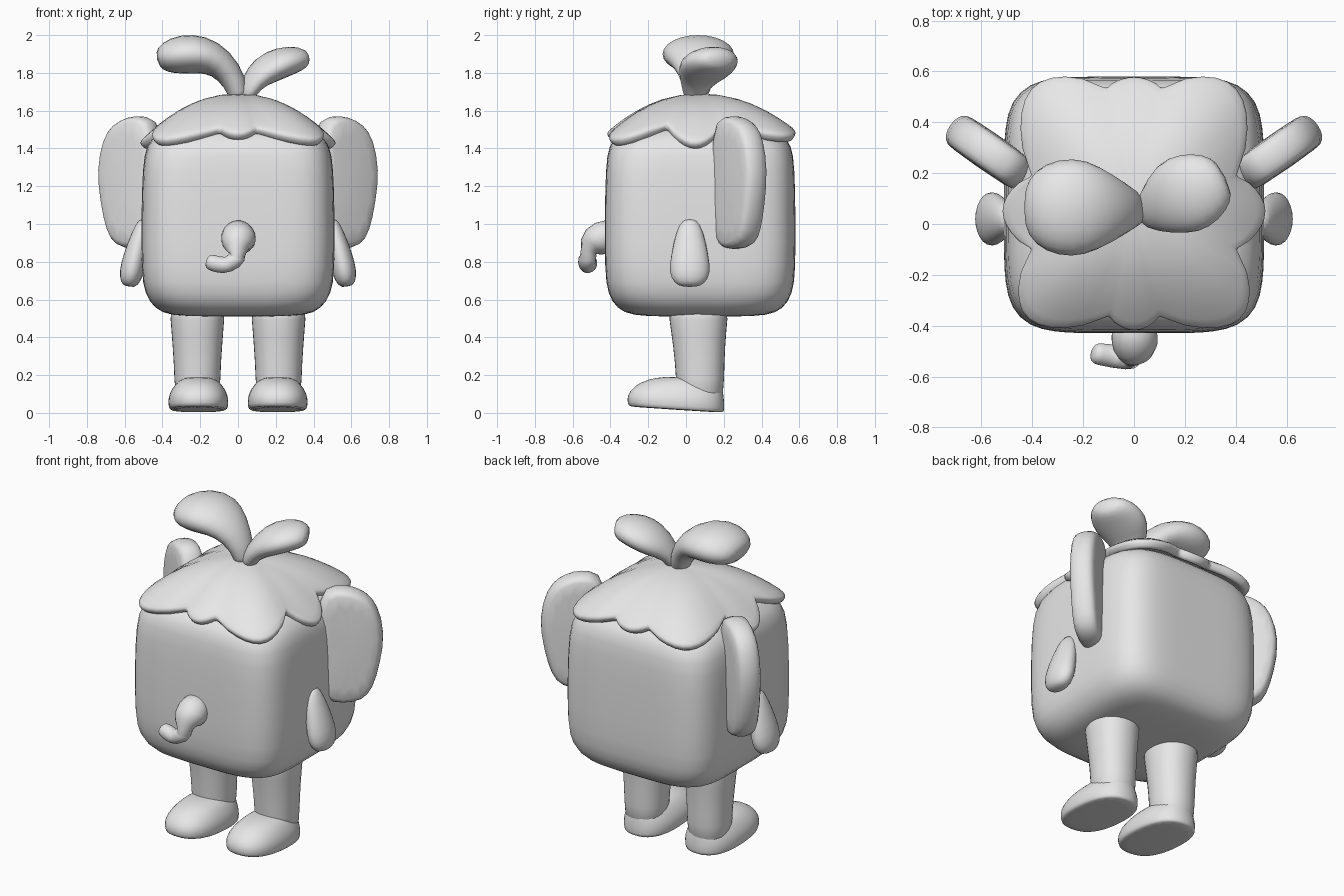
import bpy, bmesh, math
from mathutils import Vector

cube = bpy.data.objects.get("Cube")
if cube:
    bpy.data.objects.remove(cube)

GREY = bpy.data.materials.new("plain_grey")
GREY.use_nodes = True
GREY.diffuse_color = (0.8, 0.8, 0.8, 1)
GREY.node_tree.nodes["Principled BSDF"].inputs["Base Color"].default_value = (0.8, 0.8, 0.8, 1)


def finish(name, bm, subdiv=1):
    bmesh.ops.recalc_face_normals(bm, faces=bm.faces)
    for f in bm.faces:
        f.smooth = True
    mesh = bpy.data.meshes.new(name)
    bm.to_mesh(mesh)
    bm.free()
    mesh.materials.append(GREY)
    ob = bpy.data.objects.new(name, mesh)
    bpy.context.collection.objects.link(ob)
    if subdiv:
        ob.modifiers.new("smooth", 'SUBSURF').levels = subdiv
        ob.modifiers["smooth"].render_levels = subdiv
    return ob


def bridge(rings, caps=True):
    """Skin a list of closed point rings."""
    bm = bmesh.new()
    loops = [[bm.verts.new(p) for p in ring] for ring in rings]
    n = len(loops[0])
    for a, b in zip(loops, loops[1:]):
        for i in range(n):
            j = (i + 1) % n
            bm.faces.new((a[i], a[j], b[j], b[i]))
    if caps:
        bm.faces.new(loops[0])
        bm.faces.new(loops[-1])
    return bm


def stack(rows, sides, cx=0.0):
    """Horizontal superellipse rings from rows of z, cy, half x, half y, power."""
    rings = []
    for z, cy, hx, hy, power in rows:
        ring = []
        for i in range(sides):
            t = 2 * math.pi * (i + 0.5) / sides
            c, s = math.cos(t), math.sin(t)
            k = (abs(c) ** power + abs(s) ** power) ** (-1 / power)
            ring.append(Vector((cx + hx * k * c, cy + hy * k * s, z)))
        rings.append(ring)
    return rings


def tube(name, rows, ref, mirror=1, sides=12):
    """Elliptic tube through rows of x, y, z, half width along ref, half thickness."""
    pts = [Vector((r[0] * mirror, r[1], r[2])) for r in rows]
    rings = []
    for i, r in enumerate(rows):
        tan = (pts[min(i + 1, len(pts) - 1)] - pts[max(i - 1, 0)]).normalized()
        u = Vector(ref)
        u = (u - tan * u.dot(tan)).normalized()
        v = tan.cross(u)
        angles = [2 * math.pi * k / sides for k in range(sides)]
        rings.append([pts[i] + u * r[3] * math.cos(a) + v * r[4] * math.sin(a) for a in angles])
    return finish(name, bridge(rings))


# Body: rounded block, softer toward the top
finish("body", bridge(stack([
    (0.51, 0.075, 0.20, 0.20, 3), (0.515, 0.075, 0.36, 0.36, 4), (0.55, 0.075, 0.44, 0.44, 5),
    (0.63, 0.075, 0.495, 0.49, 5.5), (0.75, 0.075, 0.512, 0.505, 6), (1.05, 0.075, 0.512, 0.505, 6),
    (1.3, 0.075, 0.505, 0.50, 6), (1.42, 0.075, 0.487, 0.485, 5), (1.48, 0.075, 0.43, 0.43, 4),
    (1.54, 0.075, 0.32, 0.32, 3), (1.57, 0.075, 0.15, 0.15, 2)], 40)))

# Cap: domed sheet with a scalloped rim, described as notches and lobe peaks
half_notches = [(0.10, -0.37, 1.48), (0.41, -0.10, 1.50), (0.41, 0.19, 1.50), (0.11, 0.54, 1.49)]
half_peaks = [(0.42, -0.38, 1.42), (0.525, 0.05, 1.40), (0.41, 0.535, 1.44)]
flip = lambda p: Vector((-p[0], p[1], p[2]))
notches = [Vector(p) for p in half_notches] + [flip(p) for p in reversed(half_notches)]
peaks = ([Vector(p) for p in half_peaks] + [Vector((0, 0.585, 1.46))]
         + [flip(p) for p in reversed(half_peaks)] + [Vector((0, -0.425, 1.45))])
rim = []
STEPS = 10
for i, a in enumerate(notches):
    b = notches[(i + 1) % len(notches)]
    bulge = peaks[i] - (a + b) / 2
    for k in range(STEPS):
        t = k / STEPS
        rim.append(a.lerp(b, t) + bulge * math.sin(math.pi * t) ** 0.7)
centre = Vector((0, 0.07, 1.69))
rings = []
for t in (0.03, 0.2, 0.4, 0.55, 0.7, 0.82, 0.92, 1.0):
    rings.append([Vector((centre.x + (p.x - centre.x) * t, centre.y + (p.y - centre.y) * t,
                          centre.z + (p.z + 0.03 - centre.z) * t ** 2.1)) for p in rim])
bm = bridge(rings, caps=False)
bm.faces.new([v for v in bm.verts][:len(rim)])
cap = finish("scalloped_cap", bm, 0)
thick = cap.modifiers.new("thickness", 'SOLIDIFY')
thick.thickness = 0.055
thick.offset = -1
edge = cap.modifiers.new("soft_rim", 'BEVEL')
edge.width = 0.018
edge.segments = 2
edge.limit_method = 'ANGLE'
edge.angle_limit = math.radians(50)

# Sprout leaves on top
tube("large_leaf", [
    (0.01, 0.05, 1.64, 0.06, 0.05), (-0.01, 0.06, 1.75, 0.08, 0.065), (-0.09, 0.06, 1.855, 0.14, 0.085),
    (-0.19, 0.065, 1.90, 0.20, 0.108), (-0.30, 0.065, 1.90, 0.20, 0.11),
    (-0.39, 0.065, 1.88, 0.155, 0.085), (-0.43, 0.065, 1.87, 0.08, 0.04)], (0, 1, 0))
tube("small_leaf", [
    (0.03, 0.04, 1.64, 0.05, 0.04), (0.07, 0.05, 1.75, 0.09, 0.055), (0.15, 0.10, 1.82, 0.16, 0.085),
    (0.24, 0.13, 1.86, 0.165, 0.085), (0.32, 0.165, 1.875, 0.125, 0.07),
    (0.36, 0.185, 1.87, 0.07, 0.04)], (-0.4, 1, 0))

# Curled trunk on the face
tube("trunk", [
    (0.0, -0.36, 0.94, 0.09, 0.09), (0.0, -0.45, 0.935, 0.098, 0.098), (0.01, -0.505, 0.88, 0.098, 0.098),
    (0.0, -0.525, 0.82, 0.075, 0.075), (-0.05, -0.525, 0.78, 0.05, 0.05),
    (-0.11, -0.515, 0.785, 0.046, 0.046), (-0.15, -0.51, 0.80, 0.045, 0.045),
    (-0.165, -0.505, 0.805, 0.028, 0.028)], (0.5, 0.3, 0.8))

ear_outline = [(-0.05, 1.54), (0.06, 1.575), (0.15, 1.57), (0.24, 1.53), (0.30, 1.46), (0.345, 1.29),
               (0.315, 1.1), (0.275, 0.95), (0.22, 0.88), (0.1, 0.86), (0.0, 0.88), (-0.05, 1.0)]
for side, m in (("left", 1), ("right", -1)):
    # Ear: thick flap swept outward and back
    out, across = Vector((0.82 * m, 0.57, 0)), Vector((-0.57 * m, 0.82, 0))
    root = Vector((0.45 * m, 0.20, 0))
    sheets = []
    for d, inset in ((-0.075, 0.78), (-0.06, 0.92), (-0.025, 1), (0.025, 1), (0.06, 0.92), (0.075, 0.78)):
        sheets.append([root + out * (0.13 + (s - 0.13) * inset) + across * d
                       + Vector((0, 0, 1.22 + (z - 1.22) * (0.5 + inset / 2))) for s, z in ear_outline])
    finish(side + "_ear", bridge(sheets))

    # Arm: small teardrop
    tube(side + "_arm", [
        (0.49, 0.02, 1.03, 0.04, 0.03), (0.51, 0.02, 0.96, 0.075, 0.05), (0.545, 0.02, 0.83, 0.105, 0.065),
        (0.565, 0.02, 0.74, 0.115, 0.068), (0.575, 0.02, 0.685, 0.085, 0.05),
        (0.578, 0.02, 0.668, 0.04, 0.025)], (0, 1, 0), m)

    # Leg: gently tapered column
    finish(side + "_leg", bridge(stack([
        (0.60, 0.065, 0.15, 0.165, 2.3), (0.50, 0.065, 0.145, 0.157, 2.3), (0.35, 0.07, 0.132, 0.138, 2.3),
        (0.18, 0.075, 0.122, 0.128, 2.3), (0.03, 0.075, 0.122, 0.125, 2.3)], 16, 0.215 * m)))

    # Foot: flat sole tilting up toward the toe
    rows = stack([
        (0.0, -0.05, 0.145, 0.245, 2.6), (0.004, -0.052, 0.155, 0.253, 2.6), (0.04, -0.055, 0.161, 0.26, 2.6),
        (0.085, -0.05, 0.155, 0.25, 2.6), (0.135, -0.025, 0.125, 0.22, 2.4),
        (0.165, 0.01, 0.095, 0.17, 2.2), (0.175, 0.03, 0.05, 0.10, 2)], 20, 0.21 * m)
    for ring in rows:
        for p in ring:
            p.z += max(0, 0.2 - p.y) * 0.065
    finish(side + "_foot", bridge(rows))
